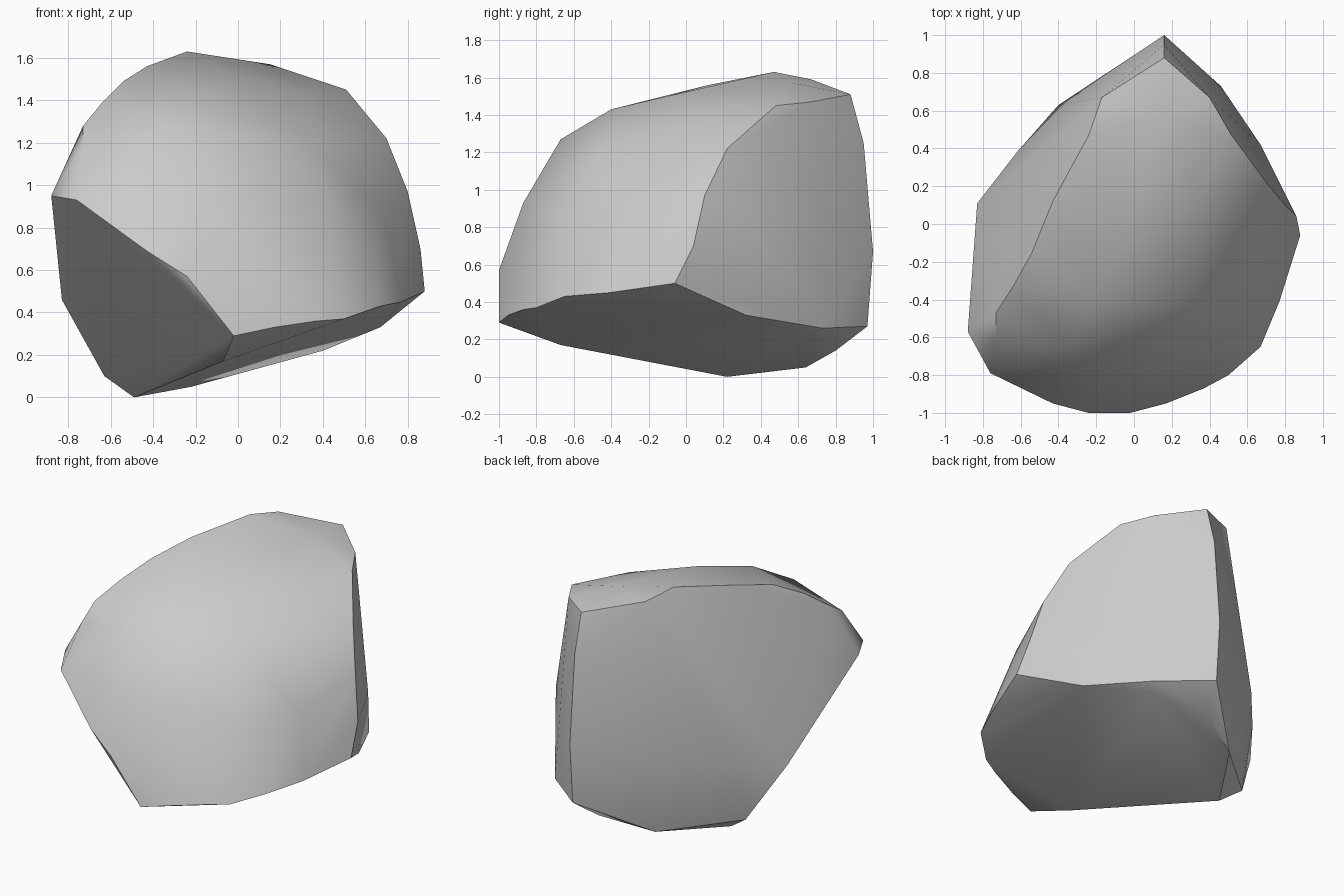
import bpy, bmesh

# Key corners along the rock's main creases
ridge = [(0.16, 0.88, 1.51), (-0.17, 0.67, 1.59), (-0.24, 0.47, 1.63), (-0.43, 0.12, 1.56),
         (-0.54, -0.15, 1.49), (-0.64, -0.33, 1.39), (-0.73, -0.47, 1.28), (-0.73, -0.61, 1.19)]
right_crease = [(0.40, 0.67, 1.47), (0.51, 0.48, 1.45), (0.70, 0.22, 1.22),
                (0.80, 0.10, 0.97), (0.86, 0.04, 0.70), (0.88, -0.06, 0.50)]
back_crease = [(0.16, 0.95, 1.25), (0.16, 1.0, 0.67), (0.16, 0.97, 0.27)]
front_left_crease = [(-0.88, -0.57, 0.95), (-0.76, -0.79, 0.93), (-0.43, -0.95, 0.69),
                     (-0.24, -1.0, 0.57), (-0.02, -1.0, 0.29)]
base_rim = [(0.17, -0.95, 0.33), (0.37, -0.87, 0.36), (0.50, -0.80, 0.37), (0.67, -0.65, 0.43),
            (0.77, -0.41, 0.45), (0.67, 0.32, 0.33), (0.46, 0.73, 0.26), (0.40, 0.68, 0.22),
            (0.09, 0.80, 0.14), (-0.22, 0.64, 0.05), (-0.49, 0.22, 0.0), (-0.07, -0.67, 0.17),
            (-0.63, 0.27, 0.10)]
# Gentle swellings inside the large faces
left_swell = [(-0.83, 0.11, 0.46), (-0.62, 0.38, 0.50), (-0.40, 0.63, 0.55)]
right_swell = [(0.67, 0.42, 0.70)]
front_swell = [(-0.33, -0.67, 1.27), (-0.15, -0.87, 0.93), (0.45, -0.66, 0.85),
               (0.35, -0.45, 1.20), (0.68, -0.30, 0.85), (0.58, -0.05, 1.17),
               (0.35, 0.10, 1.43), (0.15, 0.57, 1.57), (-0.21, -0.40, 1.43), (-0.04, -0.10, 1.50)]

# Rock: wrap all creases in one hull
bm = bmesh.new()
for group in (ridge, right_crease, back_crease, front_left_crease, base_rim,
              left_swell, right_swell, front_swell):
    for p in group:
        bm.verts.new(p)
bmesh.ops.convex_hull(bm, input=bm.verts[:])
loose = [v for v in bm.verts if not v.link_faces]
bmesh.ops.delete(bm, geom=loose, context='VERTS')
bmesh.ops.recalc_face_normals(bm, faces=bm.faces[:])

mesh = bpy.data.meshes.new("rock")
bm.to_mesh(mesh)
bm.free()
rock = bpy.data.objects.new("rock", mesh)
bpy.context.collection.objects.link(rock)

# Smooth faces, sharp creases
bpy.context.view_layer.objects.active = rock
rock.select_set(True)
bpy.ops.object.shade_smooth_by_angle(angle=0.7)
